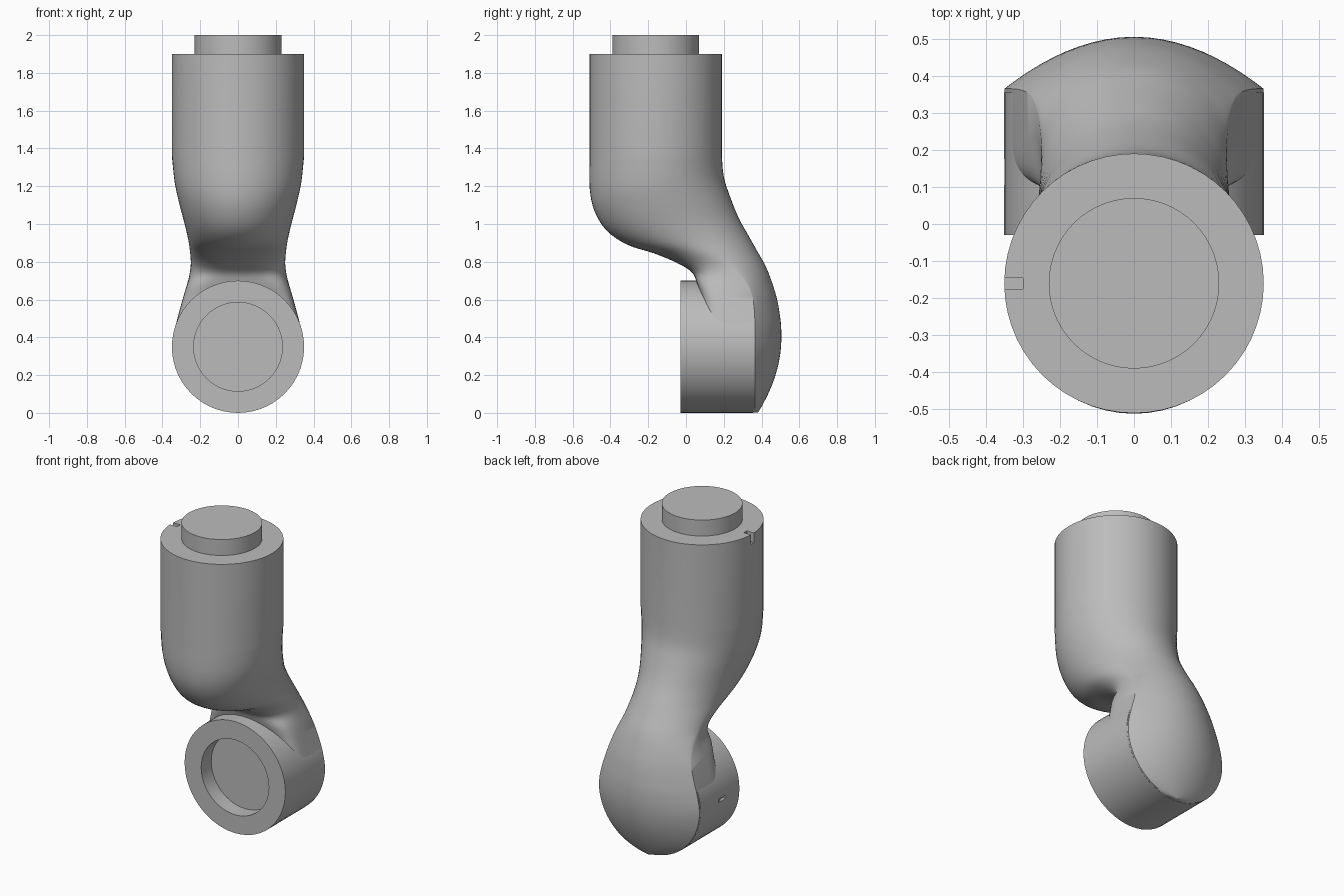
import bpy, bmesh
from math import sin, cos, pi, sqrt, radians
from mathutils import Vector, Matrix

cube = bpy.data.objects.get("Cube")
if cube:
    bpy.data.objects.remove(cube, do_unlink=True)

R = 0.35          # joint radius
SEG = 56          # points around each section
AXIS_Y = -0.16    # centre of the upright joint

grey = bpy.data.materials.new("grey_metal")
grey.use_nodes = True
grey.diffuse_color = (0.5, 0.5, 0.5, 1)
grey.node_tree.nodes["Principled BSDF"].inputs["Base Color"].default_value = grey.diffuse_color


def finish(name, bm):
    bmesh.ops.recalc_face_normals(bm, faces=bm.faces)
    mesh = bpy.data.meshes.new(name)
    bm.to_mesh(mesh)
    bm.free()
    mesh.materials.append(grey)
    ob = bpy.data.objects.new(name, mesh)
    bpy.context.collection.objects.link(ob)
    return ob


def smooth(ob):
    bpy.ops.object.select_all(action="DESELECT")
    ob.select_set(True)
    bpy.context.view_layer.objects.active = ob
    bpy.ops.object.shade_smooth_by_angle(angle=radians(35))


def lathe(name, profile, matrix):
    """Spin (radius, height) points around z, then place the result."""
    bm = bmesh.new()
    verts = [bm.verts.new((r, 0, h)) for r, h in profile]
    edges = [bm.edges.new(pair) for pair in zip(verts, verts[1:])]
    bmesh.ops.spin(bm, geom=verts + edges, cent=(0, 0, 0), axis=(0, 0, 1),
                   angle=2 * pi, steps=SEG, use_duplicate=False)
    bmesh.ops.remove_doubles(bm, verts=bm.verts, dist=1e-4)
    bm.transform(matrix)
    return finish(name, bm)


def section(row):
    """Closed loop from front point to back point; squareness 1 is an ellipse."""
    fy, fz, by, bz, w, p = row
    t = p - 1
    side = (fy + by) / 2 * (1 - t) + 0.365 * t
    q = 1 - 0.75 * t
    pts = []
    for i in range(SEG):
        a = 2 * pi * i / SEG
        s, c = sin(a), cos(a)
        if c >= 0:
            x, y = w * s, side + (by - side) * c ** p
        else:
            x = w * abs(s) ** q * (1 if s > 0 else -1)
            y = side - (side - fy) * abs(c) ** q
        pts.append((x, y, fz + (bz - fz) * (y - fy) / (by - fy)))
    return pts


def spline(rows, steps):
    """Catmull-Rom blend through the section rows."""
    rows = [Vector(r) for r in rows]
    ext = [rows[0]] + rows + [rows[-1]]
    out = []
    for a, b, c, d in zip(ext, ext[1:], ext[2:], ext[3:]):
        for k in range(steps):
            t = k / steps
            out.append(b + (c - a) * t / 2 + (a * 2 - b * 5 + c * 4 - d) * t * t / 2
                       + (b * 3 - a - c * 3 + d) * t ** 3 / 2)
    return out + [rows[-1]]


# Link body: front y, front z, back y, back z, half width, squareness
rows = [
    (-.51, 1.36, .19, 1.36, .35, 1),
    (-.51, 1.19, .20, 1.25, .335, 1),
    (-.485, 1.07, .235, 1.14, .31, 1),
    (-.42, .965, .28, 1.03, .282, 1),
    (-.31, .89, .33, .94, .263, 1),
    (-.17, .845, .375, .86, .254, 1),
    (-.05, .795, .42, .78, .25, 1.15),
    (.03, .745, .452, .70, .26, 1.45),
    (.06, .68, .48, .61, .279, 1.8),
    (.09, .58, .495, .53, .304, 1.95),
    (.10, .45, .504, .45, .333, 2),
]
# Lower sections follow the round joint and the domed back
rim = R - 0.001
for deg in (0, 15, 30, 45, 60, 75, 88):
    z = R - rim * sin(radians(deg))
    rows.append((.10, z, .505 - .125 * ((.4 - z) / .4) ** 2, z, rim * cos(radians(deg)), 2))

loops = [section((AXIS_Y - R, 1.9, AXIS_Y + R, 1.9, R, 1))]
loops += [section(r) for r in spline(rows, 4)]
bm = bmesh.new()
rings = [[bm.verts.new(p) for p in loop] for loop in loops]
for upper, lower in zip(rings, rings[1:]):
    for i in range(SEG):
        j = (i + 1) % SEG
        bm.faces.new((upper[i], upper[j], lower[j], lower[i]))
bm.faces.new(rings[0])
bm.faces.new(rings[-1])
body = finish("link_body", bm)

# Lower joint housing with a round socket opening to the front
housing = lathe("joint_housing",
                [(0, -.355), (R, -.355), (R, .03), (.235, .03), (.235, -.07), (0, -.07)],
                Matrix.Translation((0, 0, R)) @ Matrix.Rotation(pi / 2, 4, "X"))

# Raised boss on top of the upright joint
boss = lathe("top_boss", [(0, 1.88), (.23, 1.88), (.23, 2), (0, 2)],
             Matrix.Translation((0, AXIS_Y, 0)))


def cut_slot(target, name, centre, size):
    bm = bmesh.new()
    bmesh.ops.create_cube(bm, size=1)
    bm.transform(Matrix.Translation(centre) @ Matrix.Diagonal((*size, 1)))
    cutter = finish(name, bm)
    cutter.hide_render = True
    mod = target.modifiers.new(name, "BOOLEAN")
    mod.operation = "DIFFERENCE"
    mod.solver = "EXACT"
    mod.object = cutter
    bpy.context.view_layer.objects.active = target
    bpy.ops.object.modifier_apply(modifier=name)
    bpy.data.objects.remove(cutter, do_unlink=True)


# Alignment notch in the top rim and key slot in the housing side
cut_slot(body, "rim_notch", (-.34, AXIS_Y, 1.89), (.08, .03, .1))
cut_slot(housing, "key_slot", (-.35, .14, R), (.04, .07, .02))

for ob in (body, housing, boss):
    smooth(ob)
